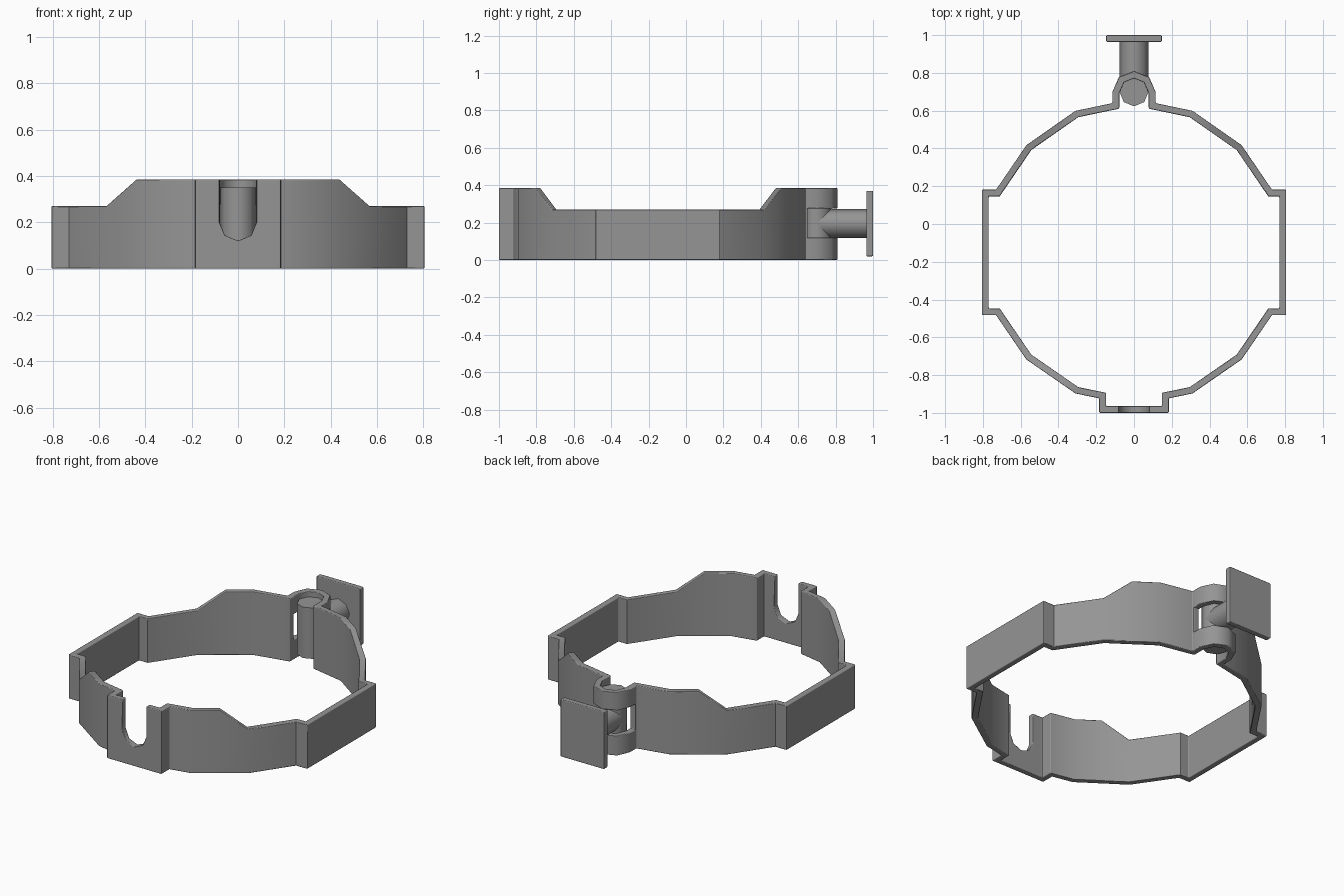
import bpy, bmesh, math
from mathutils import Vector, Matrix

if "Cube" in bpy.data.objects:
    bpy.data.objects.remove(bpy.data.objects["Cube"])

LOW, HIGH, T = 0.27, 0.385, 0.036   # rim heights and wall thickness

dark = bpy.data.materials.new("dark_grey")
dark.diffuse_color = (0.3, 0.3, 0.3, 1)
dark.use_nodes = True
dark.node_tree.nodes["Principled BSDF"].inputs["Base Color"].default_value = dark.diffuse_color


def make_object(name, bm):
    bmesh.ops.recalc_face_normals(bm, faces=bm.faces)
    mesh = bpy.data.meshes.new(name)
    bm.to_mesh(mesh)
    bm.free()
    mesh.materials.append(dark)
    ob = bpy.data.objects.new(name, mesh)
    bpy.context.collection.objects.link(ob)
    return ob


def box(name, lo, hi):
    bm = bmesh.new()
    bmesh.ops.create_cube(bm, size=1)
    lo, hi = Vector(lo), Vector(hi)
    for v in bm.verts:
        v.co = Vector([(lo[i] + hi[i]) / 2 + v.co[i] * (hi[i] - lo[i]) for i in range(3)])
    return make_object(name, bm)


def octagon_rod(name, radius, start, length, along_y=False):
    bm = bmesh.new()
    bmesh.ops.create_cone(bm, cap_ends=True, segments=8, radius1=radius,
                          radius2=radius, depth=length)
    bmesh.ops.translate(bm, verts=bm.verts, vec=(0, 0, length / 2))
    if along_y:
        bmesh.ops.rotate(bm, verts=bm.verts, matrix=Matrix.Rotation(-math.pi / 2, 3, 'X'))
    bmesh.ops.translate(bm, verts=bm.verts, vec=start)
    return make_object(name, bm)


def finish(ob, cutters=(), bevel=0.0):
    bpy.ops.object.select_all(action='DESELECT')
    bpy.context.view_layer.objects.active = ob
    ob.select_set(True)
    for c in cutters:
        mod = ob.modifiers.new("cut", 'BOOLEAN')
        mod.operation, mod.solver, mod.object = 'DIFFERENCE', 'EXACT', c
        bpy.ops.object.modifier_apply(modifier=mod.name)
    bpy.ops.object.shade_smooth_by_angle(angle=math.radians(50))
    if bevel:
        mod = ob.modifiers.new("bevel", 'BEVEL')
        mod.width, mod.segments, mod.harden_normals = bevel, 2, True
        mod.limit_method, mod.angle_limit = 'ANGLE', math.radians(60)
        bpy.ops.object.modifier_apply(modifier=mod.name)
    for c in cutters:
        bpy.data.objects.remove(c)


# Band: right half of the outer outline (x, y, rim height), then mirrored
half = [(0.184, -1.0, HIGH), (0.184, -0.923, HIGH), (0.31, -0.897, HIGH),
        (0.44, -0.807, HIGH), (0.57, -0.717, LOW), (0.73, -0.483, LOW),
        (0.805, -0.483, LOW), (0.805, 0.182, LOW), (0.73, 0.182, LOW),
        (0.57, 0.417, LOW), (0.44, 0.508, HIGH), (0.31, 0.599, HIGH),
        (0.114, 0.64, HIGH), (0.114, 0.70, HIGH), (0.08, 0.778, HIGH)]
path = half + [(0, 0.81, HIGH)] + [(-x, y, z) for x, y, z in reversed(half)]

bm = bmesh.new()
rings = []
n = len(path)
for i, (x, y, z) in enumerate(path):
    p = Vector((x, y))
    d1 = (p - Vector(path[i - 1][:2])).normalized()
    d2 = (Vector(path[(i + 1) % n][:2]) - p).normalized()
    n1, n2 = Vector((-d1.y, d1.x)), Vector((-d2.y, d2.x))
    q = p + (n1 + n2) * (T / (1 + n1.dot(n2)))
    rings.append([bm.verts.new(c) for c in
                  ((p.x, p.y, 0), (p.x, p.y, z), (q.x, q.y, z), (q.x, q.y, 0))])
for i in range(n):
    a, b = rings[i], rings[(i + 1) % n]
    for k in range(4):
        bm.faces.new((a[k], b[k], b[(k + 1) % 4], a[(k + 1) % 4]))
band = make_object("band", bm)

# Round-bottomed front slot, open at the top, and the hinge window
arc = [math.pi + k * math.pi / 4 for k in range(5)]
outline = [(0.08 * math.cos(a), 0.2 + 0.08 * math.sin(a)) for a in arc]
outline += [(0.08, 0.5), (-0.08, 0.5)]
bm = bmesh.new()
face = bm.faces.new([bm.verts.new((x, -1.1, z)) for x, z in outline])
ext = bmesh.ops.extrude_face_region(bm, geom=[face])
bmesh.ops.translate(bm, vec=(0, 0.25, 0),
                    verts=[v for v in ext['geom'] if isinstance(v, bmesh.types.BMVert)])
slot = make_object("slot_cutter", bm)
window = box("window_cutter", (-0.2, 0.65, 0.12), (0.2, 0.95, 0.275))
finish(band, (slot, window), 0.005)

# Hinge pin, its arm and the end plate
finish(octagon_rod("hinge_pin", 0.077, (0, 0.70, 0.04), 0.31))
finish(octagon_rod("hinge_arm", 0.077, (0, 0.70, 0.195), 0.275, True))
finish(box("end_plate", (-0.147, 0.964, 0.02), (0.147, 1.0, 0.37)), bevel=0.005)
